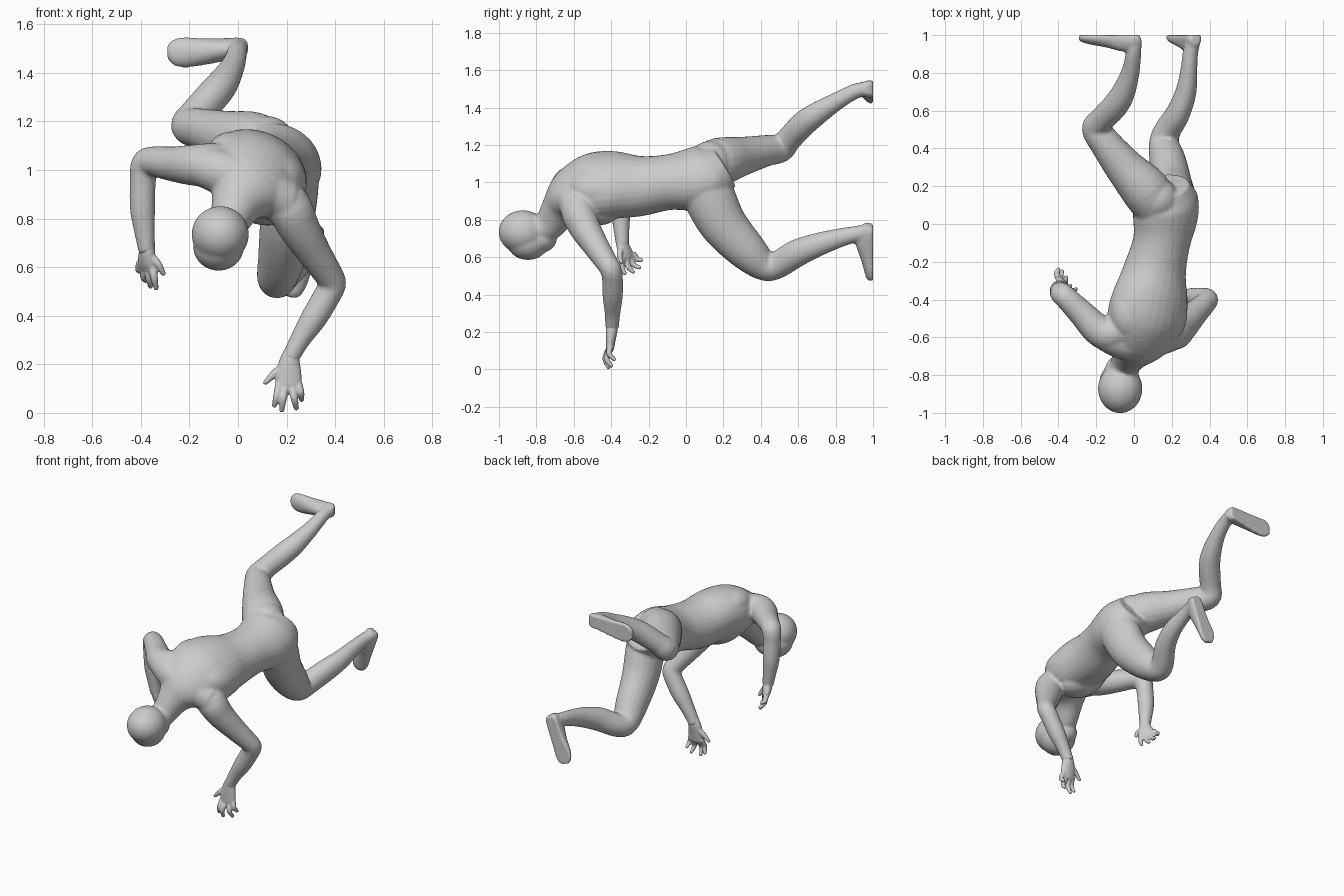
import bpy, bmesh
from math import cos, sin, pi, radians
from mathutils import Vector, Matrix


def loft(bm, pts, ref=(1, 0, 0), n=20, steps=4):
    """Closed tube through stations (x, y, z, half width[, half depth[, roll]])."""
    keys = []
    for p in pts:
        p = list(p)
        if len(p) == 4:
            p.append(p[3])
        if len(p) == 5:
            p.append(0)
        keys.append(p)
    k = [keys[0]] + keys + [keys[-1]]
    path = []
    for i in range(1, len(k) - 2):
        for j in range(steps):
            t = j / steps
            path.append([0.5 * (2 * b + (c - a) * t + (2 * a - 5 * b + 4 * c - d) * t * t
                                + (3 * b - a - 3 * c + d) * t ** 3)
                         for a, b, c, d in zip(k[i - 1], k[i], k[i + 1], k[i + 2])])
    path.append(keys[-1])
    rings = []
    for i, p in enumerate(path):
        tan = Vector(path[min(i + 1, len(path) - 1)][:3]) - Vector(path[max(i - 1, 0)][:3])
        tan.normalize()
        side = Matrix.Rotation(radians(p[5]), 3, 'Y') @ Vector(ref)
        side = (side - tan * side.dot(tan)).normalized()
        up = tan.cross(side)
        rings.append([bm.verts.new(Vector(p[:3]) + side * p[3] * cos(2 * pi * q / n)
                                   + up * p[4] * sin(2 * pi * q / n)) for q in range(n)])
    faces = [bm.faces.new(rings[0][::-1]), bm.faces.new(rings[-1])]
    for r, s in zip(rings, rings[1:]):
        for q in range(n):
            faces.append(bm.faces.new((r[q], r[(q + 1) % n], s[(q + 1) % n], s[q])))
    bmesh.ops.recalc_face_normals(bm, faces=faces)


def ball(bm, c, r, tilt=0):
    if not isinstance(r, tuple):
        r = (r, r, r)
    m = Matrix.Translation(c) @ Matrix.Rotation(radians(tilt), 4, 'Y') @ Matrix.Diagonal((*r, 1))
    bmesh.ops.create_uvsphere(bm, u_segments=24, v_segments=16, radius=1, matrix=m)


def finish(bm, name, voxel, smooth):
    """Fuse the overlapping parts into one skin."""
    me = bpy.data.meshes.new(name)
    bm.to_mesh(me)
    bm.free()
    ob = bpy.data.objects.new(name, me)
    bpy.context.collection.objects.link(ob)
    for f in me.polygons:
        f.use_smooth = True
    rm = ob.modifiers.new("fuse", 'REMESH')
    rm.mode = 'VOXEL'
    rm.voxel_size = voxel
    rm.use_smooth_shade = True
    sm = ob.modifiers.new("soften", 'SMOOTH')
    sm.factor = 0.5
    sm.iterations = smooth


body = bmesh.new()

# torso, rolled so the right shoulder is high
loft(body, [(-.06, -.80, .735, .08, .08, 25), (-.04, -.73, .775, .08, .085, 25),
            (-.005, -.67, .86, .11, .105, 28), (.035, -.61, .93, .18, .135, 30),
            (.06, -.51, .97, .215, .17, 30), (.085, -.40, .985, .215, .168, 32),
            (.11, -.25, .98, .172, .158, 33), (.145, -.10, 1.0, .155, .145, 35),
            (.165, .03, 1.015, .18, .158, 40), (.17, .12, 1.04, .18, .155, 42),
            (.165, .20, 1.085, .13, .115, 42)], n=28)
ball(body, (.225, .12, 1.01), .117)
ball(body, (.12, .13, 1.105), .117)
# shoulder girdle, shoulder blades and chest
loft(body, [(-.16, -.585, 1.02, .082), (-.05, -.625, .985, .095),
            (.07, -.62, .94, .095), (.20, -.585, .87, .088)], ref=(0, 1, 0))
ball(body, (-.005, -.47, 1.06), (.12, .15, .095), 20)
ball(body, (.17, -.46, .98), (.125, .17, .10), 45)
ball(body, (.06, -.46, .905), (.18, .13, .115), 30)

# head with face turned down
ball(body, (-.073, -.872, .735), (.118, .13, .116))
ball(body, (-.08, -.845, .685), (.105, .115, .10))
ball(body, (-.07, -.79, .70), (.088, .10, .08))

# right leg, raised behind
loft(body, [(.13, .08, 1.07, .12), (.06, .18, 1.11, .13), (-.05, .30, 1.14, .105),
            (-.153, .43, 1.17, .084), (-.20, .505, 1.183, .077), (-.172, .55, 1.23, .068),
            (-.105, .62, 1.305, .069), (-.06, .69, 1.36, .064), (-.02, .80, 1.43, .049),
            (-.003, .90, 1.485, .041), (.0, .96, 1.50, .04)])
loft(body, [(.036, .985, 1.50, .03, .035), (.012, .982, 1.50, .045, .06),
            (-.06, .985, 1.495, .048, .072), (-.14, .988, 1.487, .055, .055),
            (-.22, .99, 1.484, .063, .042), (-.268, .992, 1.485, .052, .032),
            (-.29, .995, 1.485, .028, .02)], ref=(0, 0, 1))

# left leg, bent below
loft(body, [(.22, .09, 1.0, .115, .13), (.215, .13, .91, .115, .138), (.2, .20, .775, .11, .127),
            (.18, .325, .635, .098, .107), (.16, .42, .555, .082, .082), (.175, .49, .56, .072, .074),
            (.235, .59, .62, .064, .074), (.275, .70, .665, .056, .064),
            (.29, .81, .70, .045, .052), (.298, .90, .722, .041, .044), (.31, .96, .735, .04, .04)])
loft(body, [(.328, .985, .772, .03, .035), (.315, .982, .745, .043, .06),
            (.29, .985, .68, .046, .08), (.26, .988, .61, .05, .06),
            (.23, .99, .545, .058, .042), (.218, .992, .50, .048, .032),
            (.212, .995, .478, .028, .02)])

# right arm, elbow out and forearm hanging
loft(body, [(.0, -.52, 1.02, .09), (-.12, -.58, 1.02, .09), (-.19, -.56, 1.02, .084),
            (-.27, -.48, 1.025, .072), (-.35, -.40, 1.035, .062), (-.382, -.37, 1.02, .06),
            (-.392, -.36, .95, .054), (-.393, -.35, .84, .052), (-.385, -.345, .75, .043),
            (-.375, -.34, .66, .034)], ref=(.6, .8, 0))

# left arm, reaching to the ground
loft(body, [(.12, -.54, .92, .10), (.205, -.575, .85, .095), (.25, -.545, .765, .085),
            (.31, -.485, .665, .071), (.375, -.42, .565, .059), (.388, -.40, .53, .057),
            (.365, -.393, .48, .056), (.312, -.392, .39, .054), (.255, -.393, .30, .042),
            (.212, -.395, .22, .036)], ref=(0, 1, 0))

# flat soles
for v in body.verts:
    v.co.y = min(v.co.y, 1.0)
finish(body, "body", .009, 5)


def hand(name, palm, ref, fingers):
    bm = bmesh.new()
    loft(bm, palm, ref)
    for base, mid, tip in fingers:
        loft(bm, [(*base, .017), (*mid, .0155), (*tip, .0105)], ref=(.6, .8, .1), n=12)
        ball(bm, tip, .011)
    finish(bm, name, .005, 2)


# left hand, fingers down
hand("left_hand",
     [(.225, -.395, .26, .03), (.213, -.397, .215, .042, .032), (.209, -.402, .165, .052, .027),
      (.208, -.406, .115, .053, .022), (.207, -.408, .095, .045, .016)], (1, 0, 0),
     [((.170, -.405, .12), (.160, -.428, .07), (.150, -.415, .032)),
      ((.195, -.405, .11), (.186, -.432, .06), (.180, -.415, .012)),
      ((.222, -.405, .11), (.232, -.425, .06), (.240, -.400, .020)),
      ((.248, -.403, .12), (.258, -.412, .085), (.262, -.385, .055)),
      ((.182, -.395, .19), (.143, -.402, .155), (.114, -.405, .126))])

# right hand, fingers curled back
hand("right_hand",
     [(-.378, -.342, .70, .032), (-.375, -.337, .66, .038, .03), (-.377, -.322, .62, .046, .026),
      (-.378, -.308, .59, .044, .018)], (-.6, .75, 0),
     [((-.352, -.338, .605), (-.345, -.345, .555), (-.337, -.328, .515)),
      ((-.370, -.320, .595), (-.365, -.310, .550), (-.360, -.283, .522)),
      ((-.388, -.300, .600), (-.388, -.280, .560), (-.380, -.250, .545)),
      ((-.402, -.285, .620), (-.408, -.260, .590), (-.400, -.240, .585)),
      ((-.360, -.345, .650), (-.328, -.355, .610), (-.308, -.345, .575))])
